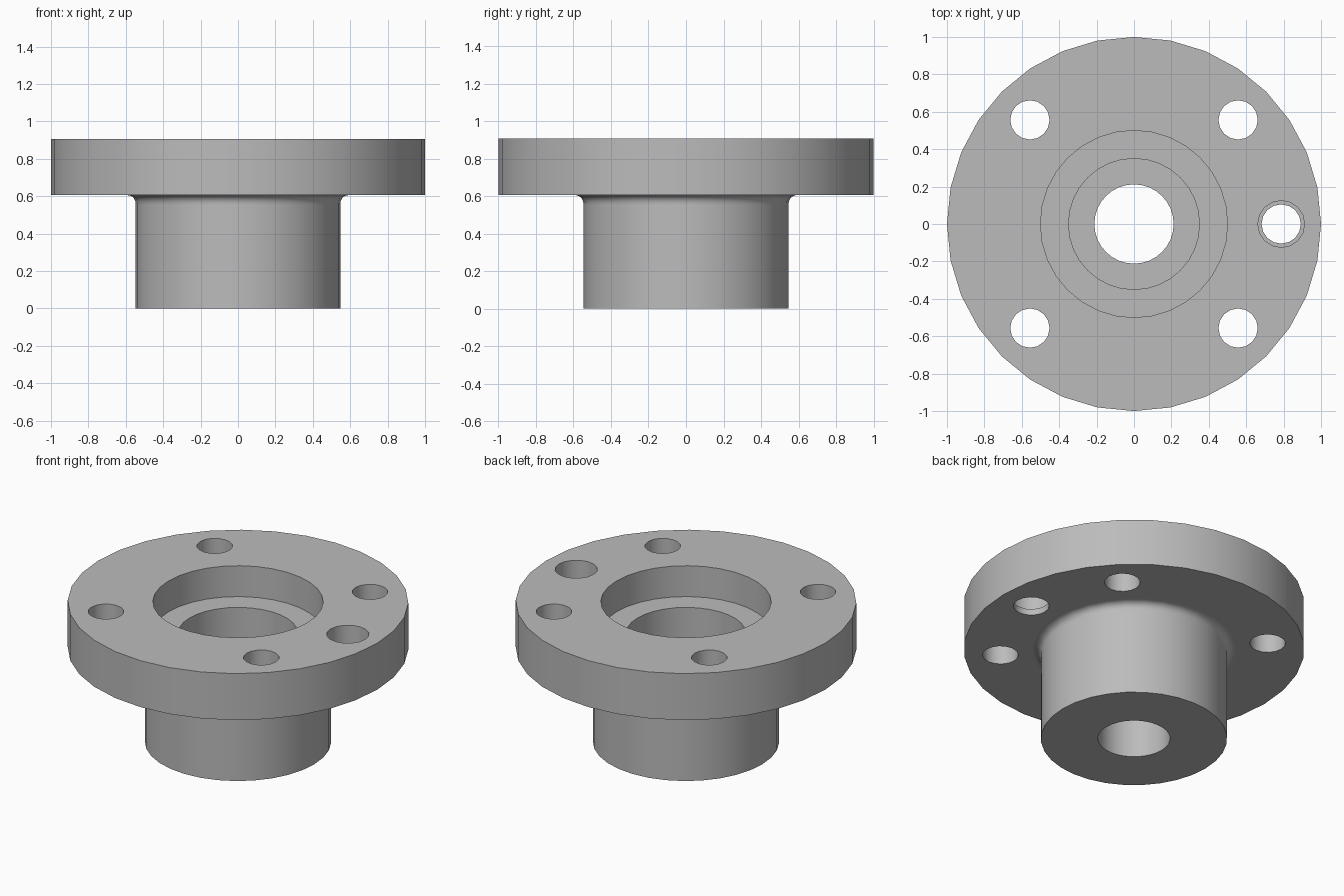
import bpy
import bmesh
from math import cos, sin, pi, radians

cube = bpy.data.objects.get("Cube")
if cube:
    bpy.data.objects.remove(cube, do_unlink=True)

SEGMENTS = 32
HEIGHT = 0.907        # top of the flange
UNDERSIDE = 0.606     # underside of the flange
HUB = 0.547           # hub radius
FILLET = 0.045        # blend between hub and flange
BOLT_CIRCLE = 0.787

steel = bpy.data.materials.new("plain grey")
steel.use_nodes = True
grey = (0.5, 0.5, 0.5, 1)
steel.diffuse_color = grey
steel.node_tree.nodes["Principled BSDF"].inputs["Base Color"].default_value = grey


def lathe(name, profile):
    """Spin a closed (radius, height) profile around the z axis."""
    bm = bmesh.new()
    rings = []
    for i in range(SEGMENTS):
        a = 2 * pi * i / SEGMENTS
        rings.append([bm.verts.new((r * cos(a), r * sin(a), z)) for r, z in profile])
    n = len(profile)
    for i in range(SEGMENTS):
        here, there = rings[i], rings[(i + 1) % SEGMENTS]
        for j in range(n):
            k = (j + 1) % n
            bm.faces.new((here[j], there[j], there[k], here[k]))
    bmesh.ops.recalc_face_normals(bm, faces=bm.faces)
    mesh = bpy.data.meshes.new(name)
    bm.to_mesh(mesh)
    bm.free()
    mesh.materials.append(steel)
    obj = bpy.data.objects.new(name, mesh)
    bpy.context.collection.objects.link(obj)
    return obj


def drill(body, x, y, radius, bottom, sides=16):
    """Cut a vertical round hole from the given height up through the top."""
    top = HEIGHT + 0.1
    bpy.ops.mesh.primitive_cylinder_add(
        vertices=sides, radius=radius, depth=top - bottom,
        location=(x, y, (top + bottom) / 2))
    cutter = bpy.context.object
    cutter.name = "hole_cutter"
    cutter.hide_render = True
    cutter.data.materials.append(steel)
    cut = body.modifiers.new("hole", 'BOOLEAN')
    cut.operation = 'DIFFERENCE'
    cut.solver = 'EXACT'
    cut.object = cutter
    bpy.ops.object.select_all(action='DESELECT')
    body.select_set(True)
    bpy.context.view_layer.objects.active = body
    bpy.ops.object.modifier_apply(modifier=cut.name)
    bpy.data.objects.remove(cutter, do_unlink=True)


# Hub, fillet, flange, recess and stepped bore in one turned profile
fillet = [(HUB + FILLET * (1 - cos(t)), UNDERSIDE - FILLET * (1 - sin(t)))
          for t in (pi / 2 * i / 5 for i in range(6))]
profile = [(0.212, 0), (HUB, 0), (HUB, UNDERSIDE - FILLET - 0.01)]
profile += fillet
profile += [(HUB + FILLET + 0.01, UNDERSIDE), (1, UNDERSIDE), (1, HEIGHT),
            (0.5, HEIGHT), (0.5, 0.707), (0.35, 0.707),
            (0.35, 0.37), (0.212, 0.37)]
flange = lathe("flanged_hub", profile)

# Four bolt holes
for i in range(4):
    a = pi / 4 + i * pi / 2
    drill(flange, BOLT_CIRCLE * cos(a), BOLT_CIRCLE * sin(a), 0.105, 0.5)

# Counterbored hole on the left side
drill(flange, BOLT_CIRCLE, 0, 0.105, 0.5)
drill(flange, BOLT_CIRCLE, 0, 0.125, UNDERSIDE + 0.04)

# Smooth round walls, crisp rims
bpy.ops.object.select_all(action='DESELECT')
flange.select_set(True)
bpy.context.view_layer.objects.active = flange
bpy.ops.object.shade_smooth_by_angle(angle=radians(30))
